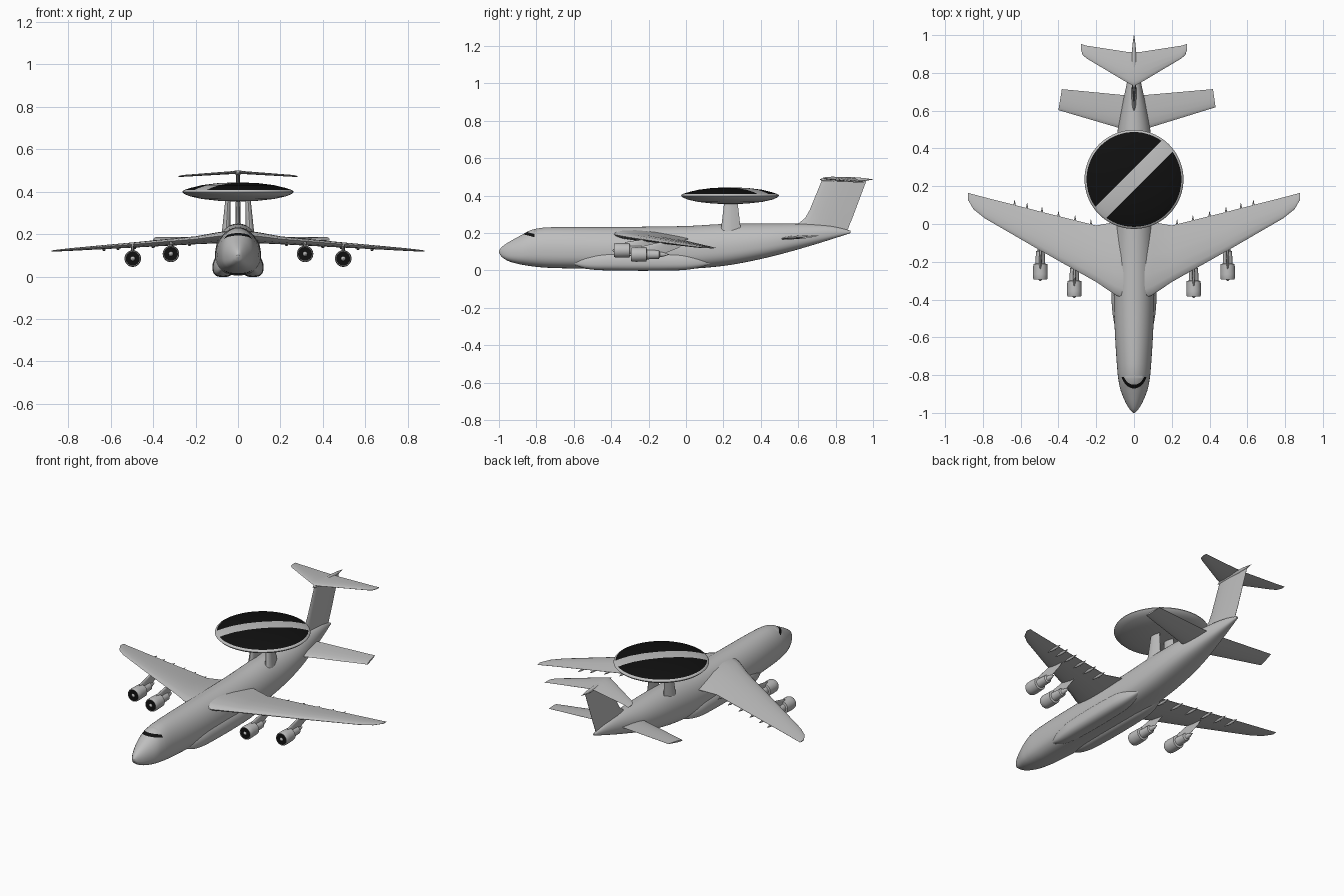
import bpy, bmesh, math
from mathutils import Vector as V

if "Cube" in bpy.data.objects:
    bpy.data.objects.remove(bpy.data.objects["Cube"])


def material(name, c):
    m = bpy.data.materials.new(name)
    m.diffuse_color = (c, c, c, 1)
    m.use_nodes = True
    m.node_tree.nodes["Principled BSDF"].inputs["Base Color"].default_value = m.diffuse_color
    return m


GREY, BLACK = material("light_grey", 0.52), material("black", 0.005)


def loft(name, rings, mat=GREY, edit=None):
    """Skin a list of point rings, with capped ends."""
    bm = bmesh.new()
    rows = [[bm.verts.new(p) for p in r] for r in rings]
    n = len(rows[0])
    for a, b in zip(rows, rows[1:]):
        for i in range(n):
            bm.faces.new((a[i], a[(i + 1) % n], b[(i + 1) % n], b[i]))
    bm.faces.new(rows[0])
    bm.faces.new(rows[-1])
    bmesh.ops.recalc_face_normals(bm, faces=bm.faces[:])
    if edit:
        edit(bm)
    me = bpy.data.meshes.new(name)
    bm.to_mesh(me)
    bm.free()
    me.materials.append(mat)
    me.materials.append(BLACK)
    ob = bpy.data.objects.new(name, me)
    bpy.context.collection.objects.link(ob)
    bpy.ops.object.select_all(action='DESELECT')
    ob.select_set(True)
    bpy.context.view_layer.objects.active = ob
    bpy.ops.object.shade_smooth_by_angle(angle=math.radians(40))
    return ob


def cut(bm, co, no, test=lambda f: True):
    fs = [f for f in bm.faces if test(f)]
    es = {e for f in fs for e in f.edges}
    vs = {v for f in fs for v in f.verts}
    bmesh.ops.bisect_plane(bm, geom=list(vs) + list(es) + fs, plane_co=co, plane_no=no)


def smooth(st, n=4):
    """Cubic interpolation of stations along their first value."""
    def slope(i):
        a, b = st[max(i - 1, 0)], st[min(i + 1, len(st) - 1)]
        return [(q - p) / (b[0] - a[0]) for p, q in zip(a, b)]
    out = []
    for i in range(len(st) - 1):
        h, s0, s1 = st[i + 1][0] - st[i][0], slope(i), slope(i + 1)
        for k in range(n):
            t = k / n
            out.append([(2*t**3 - 3*t*t + 1) * p + (t**3 - 2*t*t + t) * h * a
                        + (3*t*t - 2*t**3) * q + (t**3 - t*t) * h * b
                        for p, q, a, b in zip(st[i], st[i + 1], s0, s1)])
    return out + [list(st[-1])]


def body(name, stations, xc=0, edit=None):
    """Stations: y, bottom z, top z, half width; fuller below than above."""
    rings = []
    for y, zb, zt, w in smooth(stations):
        zc, ring = zb + 0.42 * (zt - zb), []
        for i in range(48):
            a = 2 * math.pi * i / 48
            c, s = math.cos(a), math.sin(a)
            e = 1.0 if s > 0 else 0.75
            x = w * math.copysign(abs(c) ** e, c)
            h = (zt - zc) if s > 0 else (zc - zb)
            ring.append((xc + x, y, zc + h * math.copysign(abs(s) ** e, s)))
        rings.append(ring)
    return loft(name, rings, edit=edit)


def lathe(name, profile, at, axis='y', mat=GREY, n=32, edit=None):
    rings = []
    for r, d in profile:
        ring = []
        for i in range(n):
            a = 2 * math.pi * i / n
            u, v = r * math.cos(a), r * math.sin(a)
            ring.append(V(at) + (V((u, d, v)) if axis == 'y' else V((u, v, d))))
        rings.append(ring)
    return loft(name, rings, mat, edit)


def foil(name, sections, side):
    """Sections: leading point, trailing point, thickness; side = thickness axis."""
    half = [(0.8, .22), (0.55, .42), (0.3, .5), (0.12, .38), (0.03, .2)]
    prof = [(1, .03)] + half + [(0, 0)] + [(u, -t) for u, t in half[::-1]] + [(1, -.03)]
    rings = [[V(le).lerp(V(te), u) + V(side) * t * th for u, t in prof]
             for le, te, th in sections]
    return loft(name, rings)


def mirrored(half):
    """Mirror a root-to-tip list of sections to span tip to tip."""
    flip = [((-l[0], l[1], l[2]), (-t[0], t[1], t[2]), h) for l, t, h in half[:0:-1]]
    return flip + half


# Fuselage with a dark wrap-around windscreen
def windscreen(bm):
    front = lambda f: f.calc_center_median().y < -0.81
    high = lambda f: front(f) and f.calc_center_median().z > 0.12
    no = V((0, 0.27, 1))
    lo, hi = V((0, -0.865, 0.192)), V((0, -0.865, 0.209))
    cut(bm, (0, -0.81, 0), (0, 1, 0))
    cut(bm, lo, no, high)
    cut(bm, hi, no, high)
    for f in bm.faces:
        c = f.calc_center_median()
        if front(f) and (c - lo).dot(no) > 0 and (c - hi).dot(no) < 0:
            f.material_index = 1


body("fuselage", [
    (-1.0, .095, .105, .004), (-.985, .072, .125, .02), (-.95, .05, .15, .042),
    (-.9, .035, .178, .064), (-.87, .029, .194, .074), (-.84, .024, .211, .08),
    (-.8, .019, .223, .086), (-.74, .014, .23, .091), (-.6, .01, .232, .1),
    (-.4, .007, .232, .107), (0, .008, .237, .108), (.2, .024, .248, .105),
    (.35, .05, .25, .1), (.5, .085, .25, .086), (.65, .127, .248, .058),
    (.78, .167, .237, .03), (.88, .2, .212, .006)], edit=windscreen)

# Landing gear bulges along the belly
for s, side in ((-1, "left"), (1, "right")):
    body(side + "_gear_fairing", [
        (-.62, .04, .05, .004), (-.54, .01, .085, .032), (-.42, 0, .105, .048),
        (-.05, 0, .105, .048), (.06, .012, .085, .034), (.15, .04, .05, .004)], s * .07)

# Main wing
foil("main_wing", mirrored([
    ((0, -.42, .2), (0, .04, .185), .055),
    ((.1, -.375, .19), (.1, .01, .168), .05),
    ((.2, -.307, .177), (.2, -.008, .16), .036),
    ((.5, -.138, .152), (.5, .067, .142), .024),
    ((.79, .03, .129), (.79, .141, .125), .013),
    ((.85, .078, .124), (.85, .157, .121), .009),
    ((.88, .13, .121), (.88, .165, .12), .005)]), (0, 0, 1))

# Lower tailplane, slightly longer on the right
foil("lower_tailplane", [
    ((-.4, .603, .173), (-.382, .714, .187), .01),
    ((-.05, .5, .168), (-.05, .682, .187), .018),
    ((.05, .5, .168), (.05, .682, .187), .018),
    ((.432, .618, .173), (.418, .714, .187), .01)], (0, 0, 1))

# Fin, T-tail and its bullet fairing
foil("tail_fin", [
    ((0, .56, .225), (0, .862, .21), .03), ((0, .6, .25), (0, .873, .24), .026),
    ((0, .637, .28), (0, .888, .275), .023), ((0, .66, .32), (0, .903, .315), .022),
    ((0, .728, .485), (0, .965, .48), .018)], (1, 0, 0))
foil("upper_tailplane", mirrored([
    ((0, .73, .493), (0, .91, .49), .018), ((.03, .745, .491), (.03, .91, .488), .014),
    ((.25, .876, .476), (.25, .944, .474), .009),
    ((.272, .895, .474), (.272, .95, .472), .007),
    ((.28, .92, .472), (.28, .953, .471), .004)]), (0, 0, 1))
lathe("tail_bullet", [(.001, .715), (.009, .735), (.013, .79), (.013, .89),
                      (.008, .95), (.001, 1.0)], (0, 0, .486), n=16)


# Rotating radar disc: black top with a diagonal grey stripe
def stripe(bm):
    d, c, w = V((1, -1, 0)).normalized(), V((0, .236, 0)), .041
    for s in (-w, w):
        cut(bm, c + d * s, d)
    for f in bm.faces:
        m = f.calc_center_median() - c
        if f.normal.z > .05 and m.z > .4095 and abs(m.dot(d)) > w:
            f.material_index = 1


lathe("radar_disc", [
    (.001, .354), (.09, .357), (.17, .366), (.225, .378), (.252, .389), (.262, .399),
    (.26, .404), (.251, .409), (.22, .419), (.17, .431), (.1, .44), (.04, .443),
    (.001, .4435)], (0, .236, 0), 'z', n=72, edit=stripe)

for s, side in ((-1, "left"), (1, "right")):
    # Radar support struts
    foil(side + "_radar_strut", [
        ((s * .057, .185, .2), (s * .057, .295, .2), .04),
        ((s * .047, .205, .37), (s * .047, .275, .37), .024)], (1, 0, 0))

    # Engines with dark intakes, spinners and pylons
    for tag, x, y, z, wy, wz in (("inner", .316, -.385, .107, -.24, .166),
                                 ("outer", .496, -.295, .085, -.14, .152)):
        name, at = f"{side}_{tag}_engine", (s * x, y, z)
        lathe(name + "_nacelle", [
            (.031, .012), (.032, .002), (.035, 0), (.038, .008), (.039, .03), (.037, .083),
            (.026, .086), (.023, .15), (.015, .155), (.011, .175), (.001, .205)], at)
        lathe(name + "_intake", [(.0325, .0015), (.0325, .005)], at, mat=BLACK)
        lathe(name + "_spinner", [(.001, -.008), (.006, -.004), (.011, .002)], at, n=20)
        foil(name + "_pylon", [
            ((s * x, y + .04, z + .015), (s * x, y + .18, z + .005), .016),
            ((s * x, y + .06, z + .044), (s * x, wy + .1, z + .035), .016),
            ((s * x, wy + .005, wz), (s * x, wy + .13, wz - .005), .016)], (1, 0, 0))

    # Flap track fairings under the trailing edge
    for i, x in enumerate((.228, .312, .4, .487, .566, .632)):
        te = .165 - (.88 - x) * .258
        lathe(f"{side}_flap_fairing_{i + 1}", [
            (.001, -.08), (.006, -.055), (.008, -.03), (.006, 0), (.001, .026)],
            (s * x, te, .158 - (x - .2) * .057 - .005), n=10)
